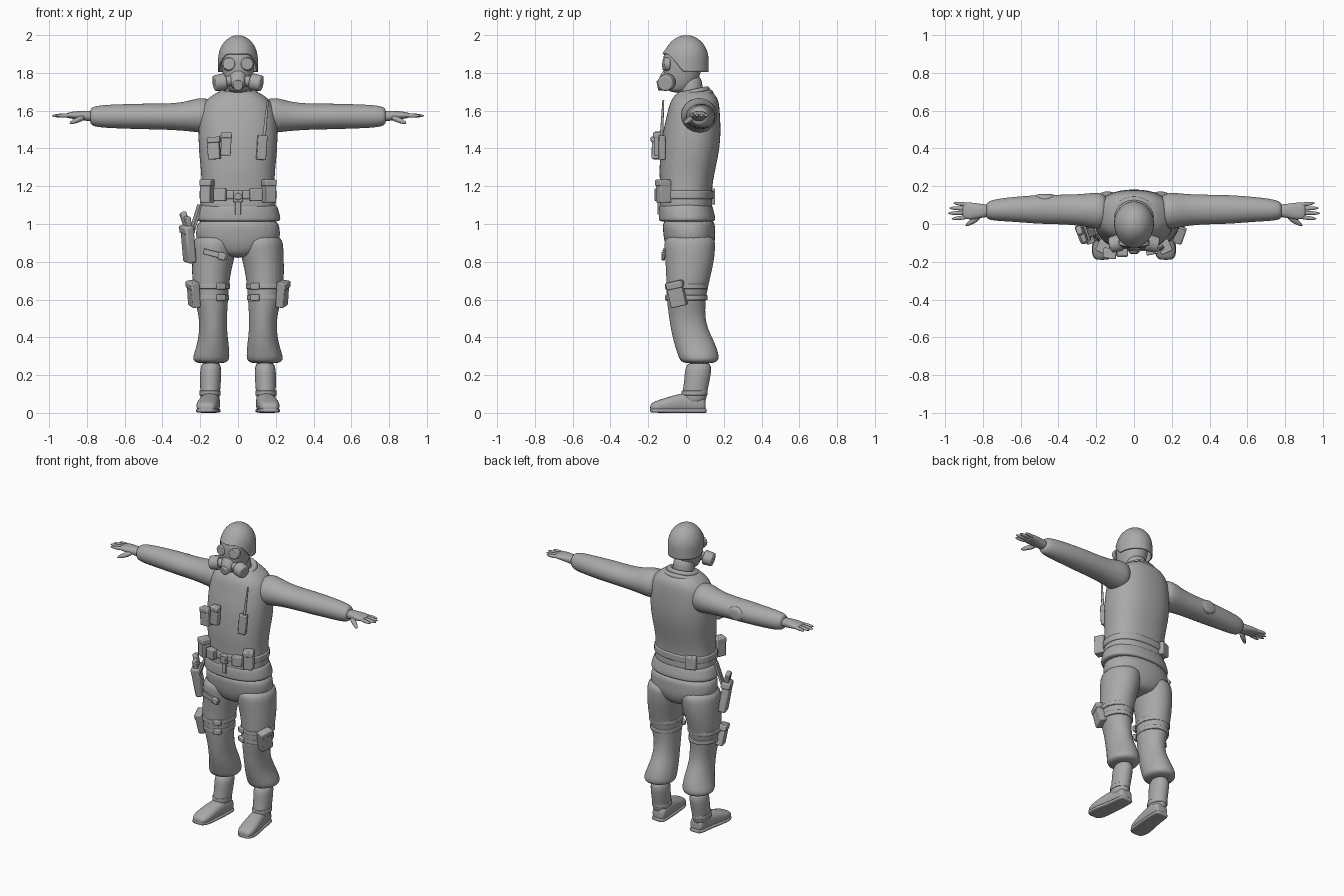
import bpy
import bmesh
from math import sin, cos, pi, sqrt, radians
from mathutils import Vector, Matrix, Euler

CM = 0.01  # part sizes below are given in hundredths of a unit

default_cube = bpy.data.objects.get("Cube")
if default_cube:
    bpy.data.objects.remove(default_cube, do_unlink=True)

# One plain grey for the whole figure
grey = bpy.data.materials.new("plain_grey")
grey.use_nodes = True
grey.diffuse_color = (0.4, 0.4, 0.4, 1)
grey.node_tree.nodes["Principled BSDF"].inputs["Base Color"].default_value = grey.diffuse_color


def finish(bm, name, mirror=False, subdivide=0, bevel=0, thickness=0):
    """Turn a bmesh into a shaded object with its modifiers."""
    bmesh.ops.scale(bm, vec=Vector((CM, CM, CM)), verts=bm.verts)
    bmesh.ops.recalc_face_normals(bm, faces=bm.faces)
    mesh = bpy.data.meshes.new(name)
    bm.to_mesh(mesh)
    bm.free()
    mesh.materials.append(grey)
    obj = bpy.data.objects.new(name, mesh)
    bpy.context.collection.objects.link(obj)
    bpy.ops.object.select_all(action='DESELECT')
    obj.select_set(True)
    bpy.context.view_layer.objects.active = obj
    if subdivide:
        bpy.ops.object.shade_smooth()
        obj.modifiers.new("smooth_form", 'SUBSURF').levels = subdivide
        obj.modifiers["smooth_form"].render_levels = subdivide
    else:
        bpy.ops.object.shade_smooth_by_angle(angle=radians(40))
    if thickness:
        obj.modifiers.new("shell", 'SOLIDIFY').thickness = thickness * CM
    if bevel:
        rounding = obj.modifiers.new("rounding", 'BEVEL')
        rounding.width = bevel * CM
        rounding.segments = 2
    if mirror:
        obj.modifiers.new("other_side", 'MIRROR').use_mirror_merge = False
    return obj


def skin_rings(bm, rings, closed=False):
    """Bridge successive rings of vertices with quads."""
    count = len(rings[0])
    pairs = list(zip(rings, rings[1:]))
    if closed:
        pairs.append((rings[-1], rings[0]))
    for low, high in pairs:
        for i in range(count):
            j = (i + 1) % count
            bm.faces.new((low[i], low[j], high[j], high[i]))


def loft(name, axis, rows, power=2.0, sides=20, **options):
    """Rows are position, two centre values and two radii across the axis."""
    bm = bmesh.new()
    rings = []
    for position, centre_a, centre_b, radius_a, radius_b in rows:
        ring = []
        for i in range(sides):
            angle = 2 * pi * i / sides
            c, s = cos(angle), sin(angle)
            spread = (abs(c) ** power + abs(s) ** power) ** (-1 / power)
            point = [centre_a + radius_a * c * spread, centre_b + radius_b * s * spread]
            point.insert("xyz".index(axis), position)
            ring.append(bm.verts.new(point))
        rings.append(ring)
    skin_rings(bm, rings)
    bm.faces.new(rings[0])
    bm.faces.new(rings[-1])
    options.setdefault("subdivide", 2)
    return finish(bm, name, **options)


def box(name, centre, size, turn=(0, 0, 0), **options):
    bm = bmesh.new()
    rotation = Euler([radians(a) for a in turn]).to_matrix().to_4x4()
    matrix = Matrix.Translation(centre) @ rotation @ Matrix.Diagonal((*size, 1))
    bmesh.ops.create_cube(bm, size=1, matrix=matrix)
    options.setdefault("bevel", 0.6)
    return finish(bm, name, **options)


def rod(name, start, end, radius, end_radius=None, **options):
    bm = bmesh.new()
    start, end = Vector(start), Vector(end)
    along = end - start
    matrix = Matrix.Translation((start + end) / 2) @ along.to_track_quat('Z', 'Y').to_matrix().to_4x4()
    bmesh.ops.create_cone(bm, cap_ends=True, segments=16, radius1=radius,
                          radius2=end_radius or radius, depth=along.length, matrix=matrix)
    return finish(bm, name, **options)


def collar_roll(name, centre, radius_x, radius_y, thick, slope):
    """A padded ring that rises towards the back and dips at the throat."""
    bm = bmesh.new()
    rings = []
    for i in range(32):
        a = 2 * pi * i / 32
        ring = []
        for k in range(10):
            b = 2 * pi * k / 10
            out = thick * cos(b)
            y = (radius_y + out) * sin(a)
            dip = max(0, -sin(a)) ** 4
            ring.append(bm.verts.new((centre[0] + (radius_x + out) * cos(a), centre[1] + y,
                                      centre[2] + thick * sin(b) + slope * y - dip)))
        rings.append(ring)
    skin_rings(bm, rings, closed=True)
    return finish(bm, name, subdivide=1)


# Torso, jacket hem and belt
loft("vest", "z", [
    (171, 0, 4.5, 9, 8), (168.5, 0, 5, 13, 10.5), (165, 0, 4.5, 18, 13), (158, 0, 4, 20.5, 14),
    (148, 0, 3, 21, 15.5), (138, 0, 2, 20.8, 15.5), (128, 0, 0.5, 19.5, 14.8),
    (118, 0, 0, 19.3, 13.5), (110, 0, 0, 20, 14), (106, 0, 0, 20, 14)], power=2.4, sides=28)
loft("jacket_hem", "z", [
    (112, 0, 0, 20, 13.5), (108, 0, 0, 21.3, 14.4), (104, 0, 0.5, 22.5, 15),
    (102, 0, 0.5, 22.6, 15), (101, 0, 0.5, 21, 14)], power=2.3, sides=28)
loft("belt", "z", [(z, 0, 0, 20.4, 14.6) for z in (113, 113.4, 117.6, 118)], power=2.4, sides=28)
loft("hips", "z", [
    (104, 0, 1.5, 21, 14), (97, 0, 1.5, 22.3, 13.8), (91, 0, 2, 22.5, 13.6),
    (86, 0, 2, 16, 12), (82, 0, 2, 7, 9)], power=2.3, sides=28)

# Trousers, straps and boots
loft("trouser_leg", "z", [
    (95, 11.5, 2, 11.5, 13.5), (88, 12.3, 2, 12, 13.7), (80, 13.4, 2, 11, 13),
    (70, 14.5, 1, 10, 11.5), (60, 14.2, 0, 9, 10.4), (52, 13.3, 0.5, 7.6, 9.7),
    (45, 13.2, 1.5, 7.3, 9.8), (37, 13.2, 4.5, 8.3, 11), (31, 14, 6.5, 9.6, 11),
    (28, 14.3, 7, 9.8, 10.5), (26, 14.3, 7, 7.5, 8)], mirror=True)
for strap_name, z, x, grow in (("upper_thigh_strap", 67, 14.4, 0.8), ("lower_thigh_strap", 61, 14.2, 0)):
    loft(strap_name, "z", [(z + h, x, 0.5, 9.6 + grow, 11 + grow / 2)
                           for h in (-1.5, -1.2, 1.2, 1.5)], mirror=True)
    box(strap_name + "_buckle", (9, -9.2, z), (5, 2.2, 3.4), (0, 0, -25), mirror=True)
loft("boot_shaft", "z", [
    (28, 14.3, 7, 5.8, 7.5), (18, 14.5, 6, 5.7, 6.8), (10, 14.8, 4.5, 5.2, 6.6),
    (4, 14.8, 3.5, 5, 7)], mirror=True)
loft("boot_foot", "y", [
    (10.5, 14, 4, 3.6, 3.2), (9, 14, 5, 4.8, 5), (0, 14.6, 5.5, 5, 5.5), (-7, 15.8, 4.6, 5.5, 4.6),
    (-14, 16.6, 3.6, 5.7, 3.4), (-18, 16.8, 3, 4.6, 2.5), (-19, 16.8, 2.6, 2.8, 1.2)],
     power=2.6, mirror=True)
loft("boot_sole", "y", [
    (11, 14, 1.2, 3.6, 1.2), (9.5, 14, 1.2, 5, 1.2), (0, 14.6, 1.2, 5.2, 1.2), (-8, 15.9, 1.2, 5.9, 1.2),
    (-14, 16.6, 1.2, 6, 1.2), (-18, 16.8, 1.3, 4.8, 1.1), (-19, 16.8, 1.4, 3, 1)],
     power=5, mirror=True)
loft("boot_ankle_cuff", "z", [(z, 14.8, 4.4, 5.7, 7) for z in (9, 9.5, 11.5, 12)], mirror=True)

# Sleeves and hands
loft("sleeve", "x", [
    (13, 6.5, 157, 9, 9), (20, 7, 157.8, 10, 9.6), (27, 7.4, 157, 8.5, 7.8), (38, 7.7, 156.8, 7.9, 6.9),
    (50, 7.7, 157, 7.8, 6.9), (62, 7.8, 157, 6.8, 6.5), (72, 7.5, 157, 6, 6.1),
    (77, 7.2, 157, 5, 5.2), (78.5, 7, 157, 3.5, 3.5)], mirror=True)
loft("palm", "x", [
    (76, 7, 157, 3.4, 3), (81, 7, 157.3, 3.6, 2.6), (85, 6.8, 157.6, 4.5, 2.2),
    (89, 7, 157.6, 4.5, 1.7), (91, 7, 157.5, 3.6, 1.2)], power=2.4, mirror=True)
for finger, offset, reach in (("index", -3.2, 97), ("middle", -1, 99), ("ring", 1.1, 98.3), ("little", 3.1, 96)):
    rod(finger + "_finger", (87, 7 + offset, 157.6), (reach, 7 + offset * 1.35, 157.3), 1.35, 0.95,
        subdivide=2, mirror=True)
rod("thumb", (81, 4.5, 156.8), (89.5, -1.2, 153.2), 2.1, 1, subdivide=2, mirror=True)
loft("elbow_pad", "y", [(y, -47, 157, r, r * 0.75) for y, r in ((11, 6.5), (14.5, 6.2), (16, 4.5))])

# Neck, collar and masked head
loft("neck", "z", [(162, 0, 3, 7.5, 7), (170, 0, 2.5, 6.6, 6.4), (180, 0, 2, 6.8, 6.6)])
collar_roll("collar_lower", (0, 3, 166), 10.8, 9.3, 2.4, 0.3)
collar_roll("collar_upper", (0, 3, 169.3), 8.6, 7.8, 2, 0.22)
loft("masked_head", "z", [
    (169.5, 0, -4, 4, 4.5), (172, 0, -3.5, 6, 7), (176, 0, -2.5, 7.5, 9.2), (182, 0, -2, 8.6, 10.3),
    (188, 0, -1.5, 9, 10.8), (193, 0, -1, 8.6, 10)], power=2.2)
rod("mask_lens", (4.3, -9, 184.6), (5, -12, 184.8), 3.9, 3.2, mirror=True, bevel=0.4)
loft("mask_snout", "y", [
    (-6, 0, 178, 6, 7.5), (-11, 0, 177, 4.5, 6), (-13.5, 0, 175, 3.2, 4), (-14.5, 0, 174, 2.6, 3)])
rod("mask_valve", (0, -12, 173.8), (0, -15.2, 173.2), 3, 2.6, bevel=0.4)
rod("filter_arm", (3, -9.5, 176), (9, -10.5, 175), 2.8, mirror=True)
rod("filter_canister", (6.8, -9.6, 175.4), (12.6, -11.2, 174.4), 4.6, 4.2, bevel=0.8, mirror=True)


def helmet_rim(angle):
    """Rim height: high over the brow, low over the ears and nape."""
    toward_back = min(1, max(0, (sin(angle) + 0.85) / 0.7))
    return 190.3 - 9.8 * toward_back ** 1.3


# Helmet shell
shell = bmesh.new()
helmet_rings = []
for step in range(1, 15):
    drop = 1 - cos(step / 14 * pi / 2)
    ring = []
    for i in range(40):
        a = 2 * pi * i / 40
        z = 200 - (200 - helmet_rim(a)) * drop
        wide = sqrt(max(0, 1 - ((z - 187) / 13) ** 2)) if z > 187 else 1
        brim = 1 + 0.12 * max(0, -sin(a)) * drop ** 4
        ring.append(shell.verts.new((10.6 * wide * cos(a), 0.2 + 11.8 * wide * sin(a) * brim, z)))
    helmet_rings.append(ring)
skin_rings(shell, helmet_rings)
shell.faces.new(helmet_rings[0])
finish(shell, "helmet", subdivide=1, thickness=0.8)

# Pouches on chest and belt
box("chest_pouch_outer", (-12.8, -15.3, 140), (6.4, 5, 11.5), (0, -4, -8))
box("chest_pouch_outer_flap", (-12.8, -15.8, 144.6), (6.9, 5, 3), (0, -4, -8))
box("chest_pouch_inner", (-6.3, -15, 142.5), (5.4, 4, 12.5), (0, 3, 0))
box("chest_pouch_inner_flap", (-6.2, -15.4, 147), (5.9, 4, 3), (0, 3, 0))
box("radio", (12.6, -12.8, 140.5), (5, 3.2, 13), (0, 4, 12))
rod("radio_antenna", (13.8, -13, 146), (15.8, -12, 165.5), 0.9, 0.5)
box("belt_side_pouch", (16.3, -11.8, 117.3), (6, 6.5, 12), (0, 0, 25), mirror=True)
box("belt_side_pouch_flap", (16.3, -12.2, 121.8), (6.5, 6.6, 3.4), (0, 0, 25), mirror=True)
box("belt_front_pouch", (9.5, -14.2, 115.5), (6.4, 4, 6.6), (0, 0, 12), mirror=True)
box("belt_buckle", (0, -14.6, 114.5), (5, 2, 6))
rod("belt_ring", (0, -14, 114.5), (0, -16, 114.5), 2.2, 1.8, bevel=0.3)
box("belt_drop_strap", (0, -14.6, 108.5), (3, 1, 7), bevel=0.2)
box("back_pouch", (-12.5, 12.6, 114.5), (7, 4, 8.5), (0, 0, 20))

# Thigh pouches
box("thigh_pouch", (23.5, -5, 63), (4.5, 8.5, 13.5), (12, 8, -18), mirror=True)
box("thigh_pouch_flap", (24.2, -5.8, 67.6), (4.9, 9, 3.5), (12, 8, -18), mirror=True)

# Holster with sidearm on one hip
box("holster", (-26.3, -4.5, 89.5), (5, 9, 20), (8, -8, 20), bevel=1.2)
box("holster_mouth", (-27, -5, 97), (5.8, 9.6, 4), (8, -8, 20), bevel=0.8)
box("sidearm_grip", (-28, -4, 102), (3, 4.5, 9), (-15, -14, 20), bevel=0.8)
box("sidearm_slide", (-26.6, -7, 101), (2.6, 5, 6), (8, -10, 20))
box("holster_hanger", (-22.3, -4, 103), (1.6, 5, 15), (0, 18, 20), bevel=0.3)
box("holster_leg_strap", (-12, -11.8, 84), (13, 1.4, 3), (0, 14, -3), bevel=0.3)
box("holster_strap_buckle", (-8.5, -12, 83), (4, 2, 4), (0, 14, 0))
